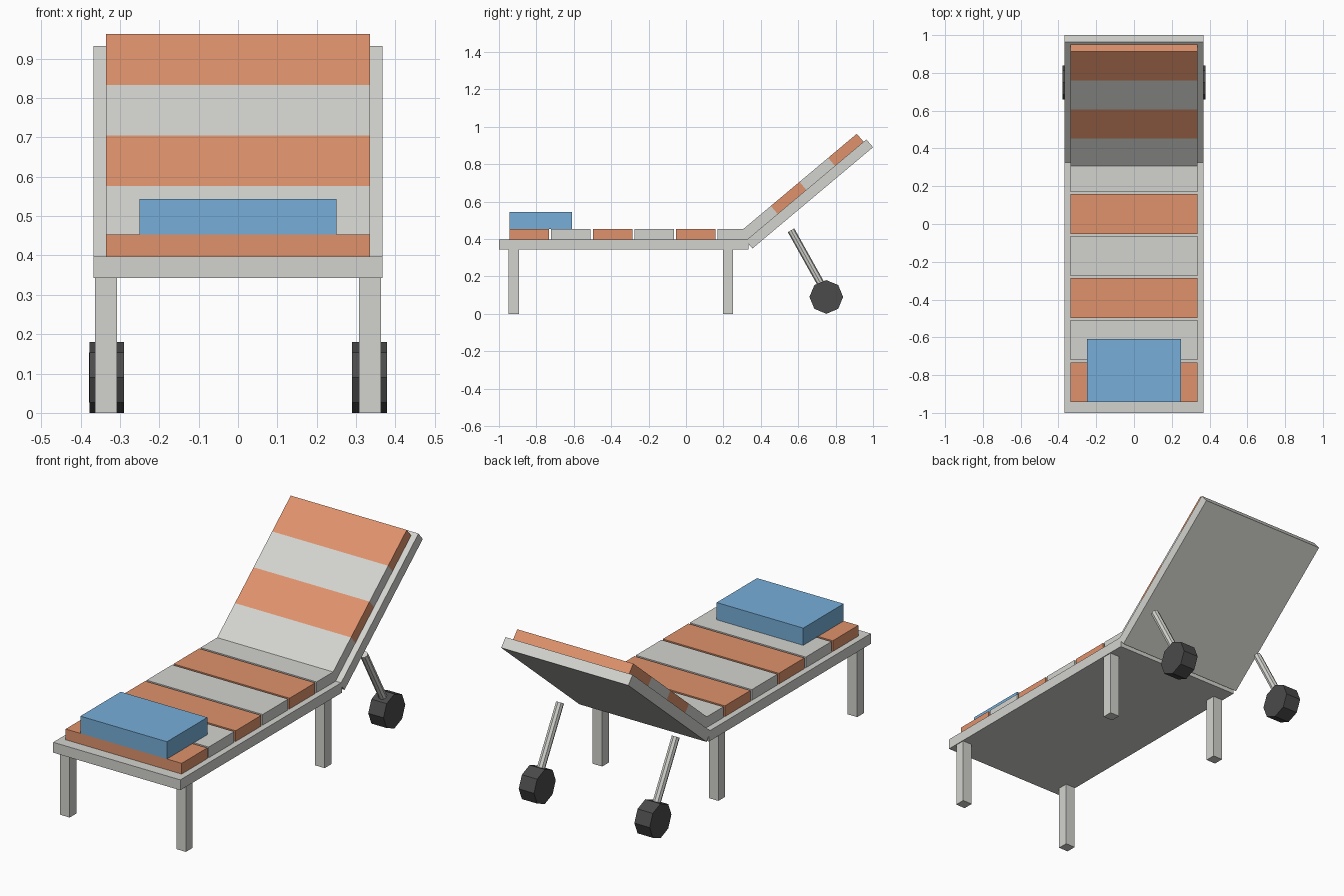
import bpy, bmesh
from math import radians, sin, cos, pi
from mathutils import Matrix, Vector

cube = bpy.data.objects.get("Cube")
if cube:
    bpy.data.objects.remove(cube, do_unlink=True)


def material(name, rgb):
    m = bpy.data.materials.new(name)
    m.use_nodes = True
    m.diffuse_color = (*rgb, 1)
    m.node_tree.nodes["Principled BSDF"].inputs["Base Color"].default_value = (*rgb, 1)
    return m


GREY = material("pale grey", (0.65, 0.65, 0.62))
ORANGE = material("terracotta orange", (0.74, 0.29, 0.15))
BLUE = material("towel blue", (0.18, 0.42, 0.69))
BLACK = material("wheel black", (0.07, 0.07, 0.07))


def finish(name, bm, *mats):
    mesh = bpy.data.meshes.new(name)
    bmesh.ops.recalc_face_normals(bm, faces=bm.faces)
    bm.to_mesh(mesh)
    bm.free()
    for m in mats:
        mesh.materials.append(m)
    obj = bpy.data.objects.new(name, mesh)
    bpy.context.collection.objects.link(obj)
    return obj


def box_mesh(x, y, z):
    """Box from (min, max) pairs."""
    bm = bmesh.new()
    size = [b - a for a, b in (x, y, z)]
    mid = Vector([(a + b) / 2 for a, b in (x, y, z)])
    bmesh.ops.create_cube(bm, size=1, matrix=Matrix.Translation(mid) @ Matrix.Diagonal((*size, 1)))
    return bm


def box(name, x, y, z, mat):
    return finish(name, box_mesh(x, y, z), mat)


def rod(name, start, end, radius, sides, mat):
    """Prism between two points."""
    a, b = Vector(start), Vector(end)
    turn = (b - a).to_track_quat('Z', 'Y').to_matrix().to_4x4()
    bm = bmesh.new()
    bmesh.ops.create_cone(bm, cap_ends=True, segments=sides, radius1=radius, radius2=radius,
                          depth=(b - a).length, matrix=Matrix.Translation((a + b) / 2) @ turn)
    return finish(name, bm, mat)


HALF, PAD = 0.367, 0.335
LOW, DECK, TOP = 0.343, 0.397, 0.453

# Flat bed frame and its cushions
box("bed_frame", (-HALF, HALF), (-1, 0.335), (LOW, DECK), GREY)
for i in range(6):
    y = -0.943 + i * 0.2225
    box(f"seat_cushion_{i + 1}", (-PAD, PAD), (y, y + 0.211), (DECK, TOP),
        GREY if i % 2 else ORANGE)

# Folded towel
box("folded_towel", (-0.25, 0.25), (-0.943, -0.61), (TOP, 0.543), BLUE)

# Reclined backrest, built flat from its lower hinge edge and then tilted
tilt = Matrix.Translation((0, 0.355, 0.349)) @ Matrix.Rotation(radians(40), 4, 'X')
box("backrest_frame", (-HALF, HALF), (0, 0.842), (0, 0.055), GREY).matrix_world = tilt

# Backrest cushion, cut into four coloured bands
start, band = 0.022, 0.2
bm = box_mesh((-PAD, PAD), (start, start + 4 * band), (0.055, 0.111))
for i in (1, 2, 3):
    bmesh.ops.bisect_plane(bm, geom=bm.verts[:] + bm.edges[:] + bm.faces[:],
                           plane_co=(0, start + i * band, 0), plane_no=(0, 1, 0))
for f in bm.faces:
    f.material_index = min(3, int((f.calc_center_median().y - start) / band)) % 2
finish("backrest_cushion", bm, GREY, ORANGE).matrix_world = tilt

# Legs, wheel struts and wheels on both sides
for side, s in (("left", 1), ("right", -1)):
    for end, y in (("front", -0.948), ("rear", 0.197)):
        box(f"{end}_{side}_leg", sorted((s * 0.308, s * 0.363)), (y, y + 0.054), (0, LOW), GREY)
    rod(f"{side}_wheel_strut", (s * 0.334, 0.5615, 0.4465), (s * 0.334, 0.755, 0.1), 0.02, 8, GREY)
    rod(f"{side}_wheel", (s * 0.29, 0.75, 0.09), (s * 0.378, 0.75, 0.09), 0.09, 8, BLACK)
